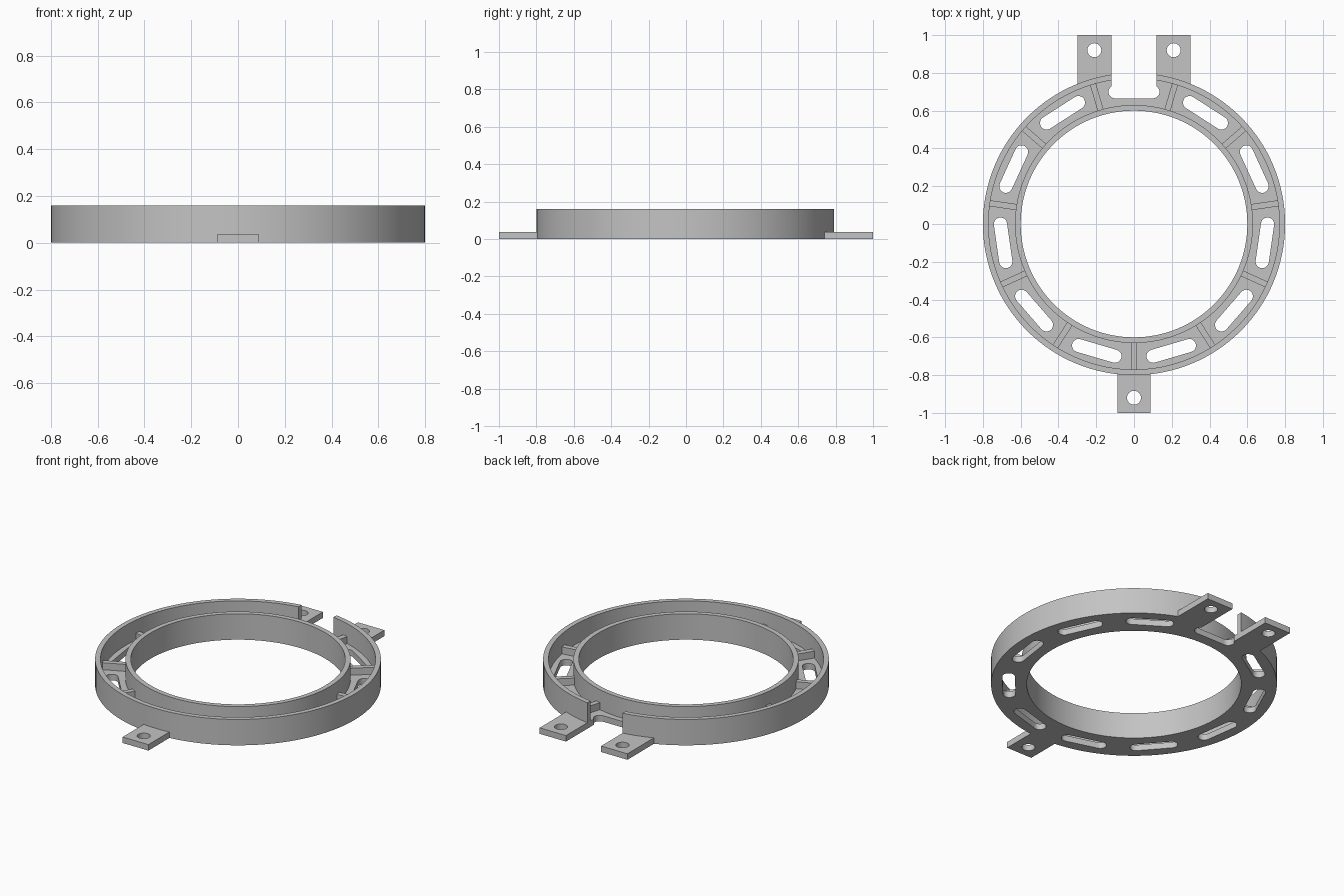
import bpy, bmesh
from math import cos, sin, pi, radians
from mathutils import Matrix, Vector

if "Cube" in bpy.data.objects:
    bpy.data.objects.remove(bpy.data.objects["Cube"], do_unlink=True)

R_IN, R_OUT, WALL = 0.60, 0.80, 0.03
HEIGHT, FLOOR, RIB_TOP = 0.16, 0.037, 0.08
COUNT, SEGMENTS = 11, 128
STEP = 2 * pi / COUNT

grey = bpy.data.materials.new("plain_grey")
grey.use_nodes = True
grey.diffuse_color = (0.55, 0.55, 0.55, 1)
grey.node_tree.nodes["Principled BSDF"].inputs["Base Color"].default_value = (0.55, 0.55, 0.55, 1)


def finish(name, bm):
    bmesh.ops.recalc_face_normals(bm, faces=bm.faces)
    mesh = bpy.data.meshes.new(name)
    bm.to_mesh(mesh)
    bm.free()
    mesh.materials.append(grey)
    obj = bpy.data.objects.new(name, mesh)
    bpy.context.collection.objects.link(obj)
    return obj


def prisms(name, outlines, z0, z1):
    """Extrude one or more flat outlines from z0 to z1."""
    bm = bmesh.new()
    for outline in outlines:
        face = bm.faces.new([bm.verts.new((p[0], p[1], z0)) for p in outline])
        top = bmesh.ops.extrude_face_region(bm, geom=[face])["geom"]
        bmesh.ops.translate(bm, vec=(0, 0, z1 - z0),
                            verts=[v for v in top if isinstance(v, bmesh.types.BMVert)])
    return finish(name, bm)


def activate(obj):
    bpy.ops.object.select_all(action="DESELECT")
    obj.select_set(True)
    bpy.context.view_layer.objects.active = obj


def cut(obj, cutter):
    cutter.hide_render = True
    activate(obj)
    mod = obj.modifiers.new("cut", "BOOLEAN")
    mod.operation, mod.solver, mod.object = "DIFFERENCE", "EXACT", cutter
    bpy.ops.object.modifier_apply(modifier=mod.name)
    bpy.data.objects.remove(cutter, do_unlink=True)


def smooth(obj):
    activate(obj)
    bpy.ops.object.shade_smooth_by_angle(angle=radians(30))


def rect(x0, x1, y0, y1):
    return [(x0, y0), (x1, y0), (x1, y1), (x0, y1)]


def circle(x, y, r, n=32):
    return [(x + r * cos(2 * pi * i / n), y + r * sin(2 * pi * i / n)) for i in range(n)]


def around(outline, angle):
    """Turn an outline drawn along +x to the given angle."""
    turn = Matrix.Rotation(angle, 2)
    return [turn @ Vector(p) for p in outline]


# Ring: channel section with two walls and a floor, spun round z
section = [(R_IN, 0), (R_OUT, 0), (R_OUT, HEIGHT), (R_OUT - WALL, HEIGHT),
           (R_OUT - WALL, FLOOR), (R_IN + WALL, FLOOR), (R_IN + WALL, HEIGHT), (R_IN, HEIGHT)]
bm = bmesh.new()
loops = [[bm.verts.new((r * cos(a), r * sin(a), z)) for r, z in section]
         for a in (2 * pi * i / SEGMENTS for i in range(SEGMENTS))]
for i, a in enumerate(loops):
    b = loops[(i + 1) % SEGMENTS]
    for j in range(len(section)):
        k = (j + 1) % len(section)
        bm.faces.new((a[j], b[j], b[k], a[k]))
ring = finish("channel_ring", bm)

# Rounded slots through the floor, midway between the ribs
half, r = 0.10, 0.035
slot = [(0.70 + r * cos(a), half + r * sin(a)) for a in (pi * i / 12 for i in range(13))]
slot += [(0.70 - r * cos(a), -half - r * sin(a)) for a in (pi * i / 12 for i in range(13))]
cut(ring, prisms("slot_cutter", [around(slot, pi / 2 + i * STEP) for i in range(COUNT)],
                 -0.05, 0.1))

# Opening in the back of the outer wall
GAP = 0.12
cut(ring, prisms("gap_cutter", [rect(-GAP, GAP, 0.70, 0.9)], -0.05, 0.3))
smooth(ring)

# Low ribs joining the walls
rib = rect(R_IN + 0.015, R_OUT - 0.015, -0.016, 0.016)
for i in range(COUNT):
    prisms(f"rib_{i + 1}", [around(rib, -pi / 2 + i * STEP)], 0.01, RIB_TOP)


# Mounting tabs, each hugging the ring and drilled
def tab(name, x0, x1, side):
    xs = [x0 + (x1 - x0) * i / 8 for i in range(9)]
    outline = [(x, side * (0.79 ** 2 - x * x) ** 0.5) for x in xs]
    outline += [(x1, side), (x0, side)]
    obj = prisms(name, [outline], 0, FLOOR)
    hole = circle((x0 + x1) / 2, side * 0.92, 0.037)
    cut(obj, prisms("hole_cutter", [hole], -0.05, 0.1))
    smooth(obj)


tab("front_tab", -0.088, 0.088, -1)
tab("back_left_tab", GAP, 0.30, 1)
tab("back_right_tab", -0.30, -GAP, 1)
